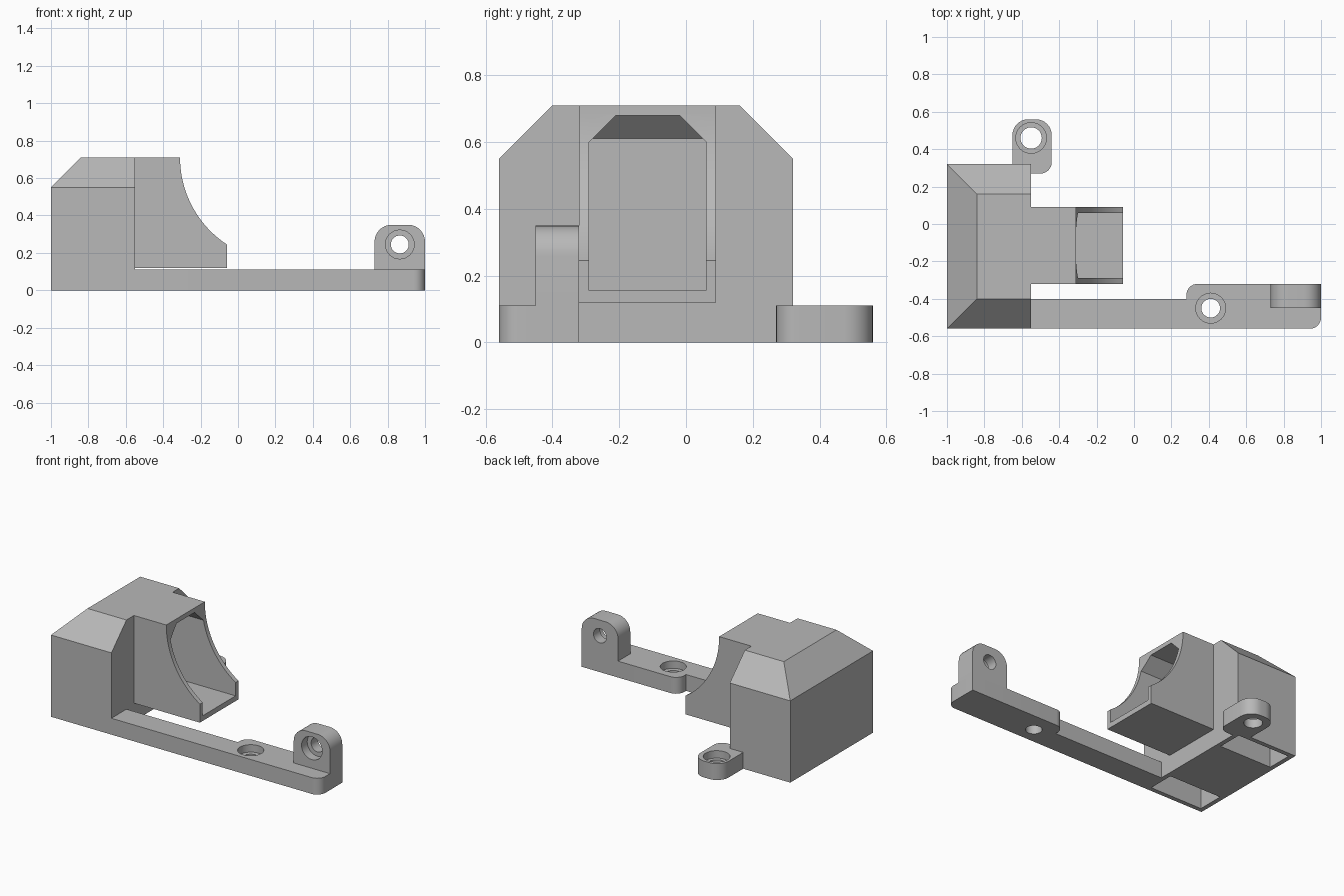
import bpy, bmesh, math
from mathutils import Vector

if "Cube" in bpy.data.objects:
    bpy.data.objects.remove(bpy.data.objects["Cube"], do_unlink=True)

grey = bpy.data.materials.new("plain grey")
grey.use_nodes = True
GREY = (0.48, 0.48, 0.48, 1)
grey.diffuse_color = GREY
grey.node_tree.nodes["Principled BSDF"].inputs["Base Color"].default_value = GREY


def finish(name, bm):
    bmesh.ops.recalc_face_normals(bm, faces=bm.faces)
    mesh = bpy.data.meshes.new(name)
    bm.to_mesh(mesh)
    bm.free()
    mesh.materials.append(grey)
    ob = bpy.data.objects.new(name, mesh)
    bpy.context.scene.collection.objects.link(ob)
    return ob


def rounded(points, steps=8):
    """Outline from (a, b, radius) corners, each right angle filleted."""
    out = []
    for i, (a, b, r) in enumerate(points):
        p = Vector((a, b))
        if not r:
            out.append(p)
            continue
        u = (Vector(points[i - 1][:2]) - p).normalized() * r
        v = (Vector(points[(i + 1) % len(points)][:2]) - p).normalized() * r
        for k in range(steps + 1):
            t = math.pi / 2 * k / steps
            out.append(p + u * (1 - math.sin(t)) + v * (1 - math.cos(t)))
    return out


def prism(name, outline, axis, lo, hi):
    """Extrude an outline along one axis."""
    place = {"x": lambda a, b, h: (h, a, b),
             "y": lambda a, b, h: (a, h, b),
             "z": lambda a, b, h: (a, b, h)}[axis]
    bm = bmesh.new()
    ends = [[bm.verts.new(place(a, b, h)) for a, b in outline] for h in (lo, hi)]
    for ring in ends:
        bm.faces.new(ring)
    n = len(outline)
    for i in range(n):
        j = (i + 1) % n
        bm.faces.new((ends[0][i], ends[0][j], ends[1][j], ends[1][i]))
    return finish(name, bm)


def hipped(name, x, y, z, slope, front, back):
    """Block with sloped shoulders on -x and optionally on front and back."""
    rings = [(x[0], y[0], y[1], z[0]), (x[0], y[0], y[1], z[1]),
             (x[0] + slope, y[0] + slope * front, y[1] - slope * back, z[2])]
    bm = bmesh.new()
    loops = [[bm.verts.new(c) for c in
              ((a, f, h), (x[1], f, h), (x[1], b, h), (a, b, h))]
             for a, f, b, h in rings]
    bm.faces.new(loops[0])
    bm.faces.new(loops[-1])
    for low, high in zip(loops, loops[1:]):
        for i in range(4):
            j = (i + 1) % 4
            bm.faces.new((low[i], low[j], high[j], high[i]))
    return finish(name, bm)


def cut(ob, *cutters):
    """Subtract the cutters and bake the result."""
    for c in cutters:
        c.hide_render = True
        mod = ob.modifiers.new("cut", "BOOLEAN")
        mod.operation, mod.solver, mod.object = "DIFFERENCE", "EXACT", c
    bpy.context.view_layer.update()
    deps = bpy.context.evaluated_depsgraph_get()
    mesh = bpy.data.meshes.new_from_object(ob.evaluated_get(deps))
    ob.modifiers.clear()
    ob.data = mesh
    for c in cutters:
        bpy.data.objects.remove(c, do_unlink=True)


def screw_hole(ob, a, b, axis, through, bore, radius, bore_radius):
    """Through hole with a wider counterbore."""
    def disc(r):
        return [(a + r * math.cos(t * math.tau / 32),
                 b + r * math.sin(t * math.tau / 32)) for t in range(32)]
    cut(ob, prism("hole_cutter", disc(radius), axis, *through),
        prism("bore_cutter", disc(bore_radius), axis, *bore))


def duct_cutter():
    """Air passage with chamfered upper corners and a sloped inner end."""
    ob = prism("duct_cutter", [(-.29, .155), (.06, .155), (.06, .60),
                               (-.02, .68), (-.21, .68), (-.29, .60)], "x", -.90, .1)
    bm = bmesh.new()
    bm.from_mesh(ob.data)
    geom = bm.verts[:] + bm.edges[:] + bm.faces[:]
    res = bmesh.ops.bisect_plane(bm, geom=geom, plane_co=(-.90, 0, .61),
                                 plane_no=(-1, 0, 1), clear_outer=True)
    rim = [e for e in res["geom_cut"] if isinstance(e, bmesh.types.BMEdge)]
    bmesh.ops.holes_fill(bm, edges=rim)
    bmesh.ops.recalc_face_normals(bm, faces=bm.faces)
    bm.to_mesh(ob.data)
    bm.free()
    return ob


# Housing with sloped shoulders, duct and two underside pockets
housing = hipped("housing", (-1, -.55), (-.56, .32), (0, .55, .71), .16, 1, 1)
cut(housing, duct_cutter(),
    hipped("front_pocket", (-.97, -.58), (-.53, -.35), (-.1, .54, .68), .14, 1, 0),
    hipped("back_pocket", (-.97, -.58), (.12, .29), (-.1, .54, .68), .14, 0, 1))

# Nozzle with a concave mouth
radius, centre_x, top = .557, .247, .71
sweep = math.asin((top - .245) / radius)
mouth = [(centre_x - radius * math.cos(sweep * k / 20),
          top - radius * math.sin(sweep * k / 20)) for k in range(21)]
nozzle = prism("nozzle", [(-.55, .12), (-.55, top)] + mouth + [(-.06, .12)],
               "y", -.32, .09)
cut(nozzle, duct_cutter())

# Long mounting bar
bar = prism("mounting_bar", rounded([
    (-.55, -.56, 0), (1, -.56, .06), (1, -.32, 0), (.28, -.32, .06),
    (.28, -.40, 0), (-.55, -.40, 0)]), "z", 0, .11)
screw_hole(bar, .41, -.45, "z", (-.1, .2), (.06, .2), .05, .08)

# Upright lug at the end of the bar
lug = prism("upright_lug", rounded([
    (.73, .11, 0), (1, .11, 0), (1, .35, .09), (.73, .35, .09)]), "y", -.45, -.32)
screw_hole(lug, .865, .245, "y", (-.6, -.2), (-.6, -.39), .048, .077)

# Rear mounting tab, wrapped around the housing corner
tab = prism("rear_tab", rounded([
    (-.65, .32, 0), (-.55, .32, 0), (-.55, .27, 0), (-.44, .27, .06),
    (-.44, .56, .085), (-.65, .56, .085)]), "z", 0, .11)
screw_hole(tab, -.55, .46, "z", (-.1, .2), (.06, .2), .057, .082)

# Smooth curved walls, keeping edges crisp
for part in (housing, nozzle, bar, lug, tab):
    part.data.shade_smooth()
    part.data.set_sharp_from_angle(angle=math.radians(30))
